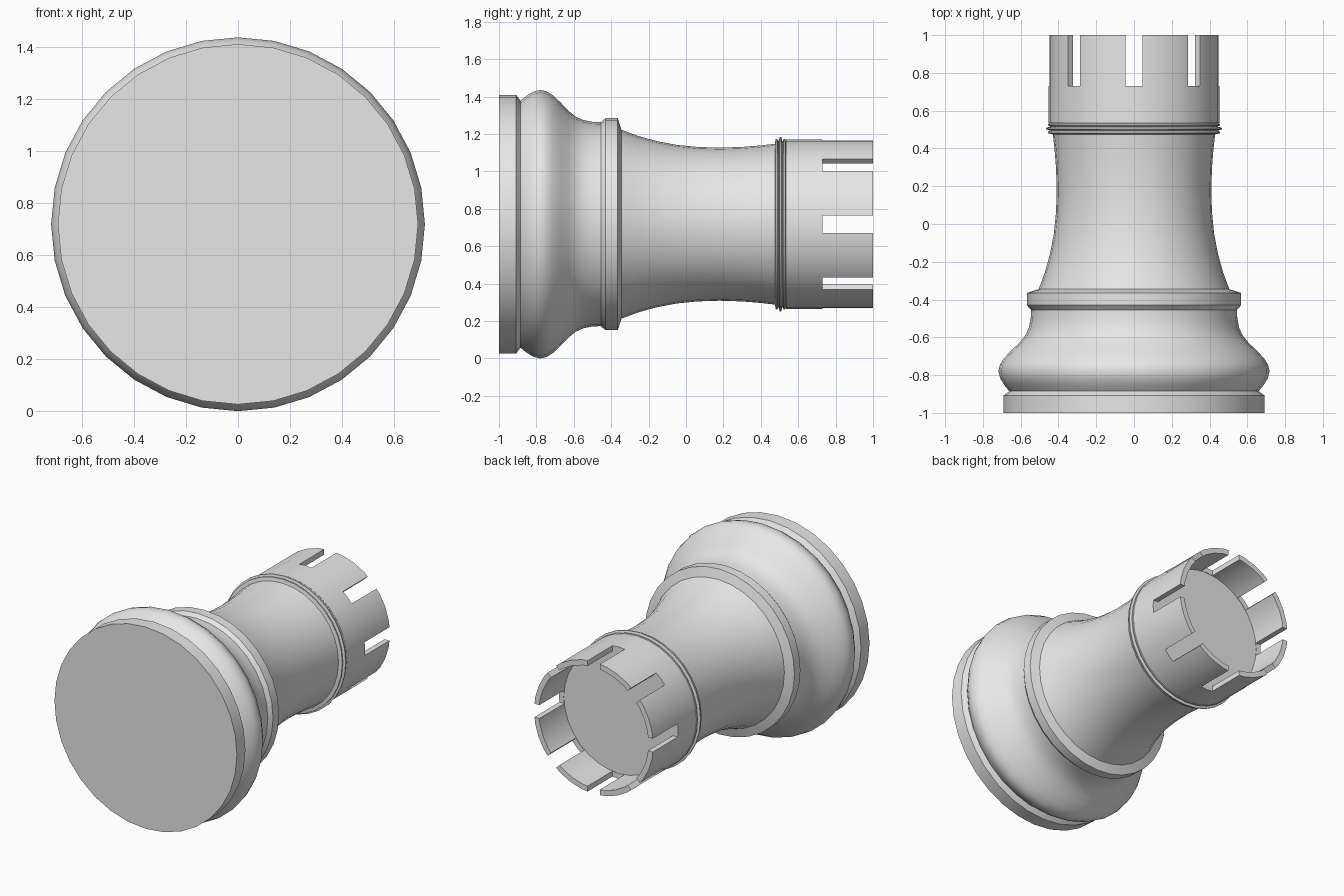
import bpy, bmesh, math
from mathutils import Matrix, Vector

cube = bpy.data.objects.get("Cube")
if cube:
    bpy.data.objects.remove(cube, do_unlink=True)

SIDES = 32
AXIS_Z = 0.718

grey = bpy.data.materials.new("light_grey")
grey.use_nodes = True
grey.diffuse_color = (0.8, 0.8, 0.8, 1)
grey.node_tree.nodes["Principled BSDF"].inputs["Base Color"].default_value = (0.8, 0.8, 0.8, 1)


def add_object(name, bm):
    mesh = bpy.data.meshes.new(name)
    bm.to_mesh(mesh)
    bm.free()
    mesh.materials.append(grey)
    ob = bpy.data.objects.new(name, mesh)
    ob.location.z = AXIS_Z
    bpy.context.collection.objects.link(ob)
    return ob


def activate(ob):
    bpy.ops.object.select_all(action='DESELECT')
    ob.select_set(True)
    bpy.context.view_layer.objects.active = ob


def turn(name, profile, start_cap=False, end_cap=False):
    """Turn a list of (y, radius) points around the lying axis."""
    bm = bmesh.new()
    rings = []
    for y, r in profile:
        angles = [math.tau * i / SIDES for i in range(SIDES)]
        rings.append([bm.verts.new((r * math.cos(a), y, r * math.sin(a))) for a in angles])
    for a, b in zip(rings, rings[1:]):
        for i in range(SIDES):
            j = (i + 1) % SIDES
            bm.faces.new((a[i], b[i], b[j], a[j]))
    if start_cap:
        bm.faces.new(rings[0])
    if end_cap:
        bm.faces.new(rings[-1][::-1])
    return add_object(name, bm)


# Base, bulge, collar and shaft
foot = turn("foot", [(-1, 0.692), (-0.908, 0.692), (-0.885, 0.66)], start_cap=True)
bulge = turn("bulge", [(-0.885, 0.66), (-0.855, 0.685), (-0.82, 0.707), (-0.78, 0.718),
                       (-0.745, 0.71), (-0.71, 0.688), (-0.67, 0.65), (-0.63, 0.608),
                       (-0.59, 0.575), (-0.55, 0.557), (-0.5, 0.547), (-0.455, 0.545)])
collar = turn("collar", [(-0.455, 0.545), (-0.43, 0.567), (-0.365, 0.567), (-0.345, 0.505)])
shaft = turn("shaft", [(-0.345, 0.505), (-0.26, 0.473), (-0.16, 0.445), (-0.05, 0.424),
                       (0.06, 0.413), (0.18, 0.409), (0.3, 0.413), (0.4, 0.421), (0.475, 0.43)])

# Three thin beads under the crown
beads = [(0.475, 0.43)]
for y, r in ((0.484, 0.455), (0.505, 0.466), (0.526, 0.455)):
    beads += [(y - 0.004, r), (y + 0.004, r), (y + 0.0105, 0.442)]
neck_rings = turn("neck_rings", beads)

# Hollow crown with eight slots
crown = turn("crown", [(0.534, 0.453), (1, 0.453), (1, 0.416), (0.728, 0.416)],
             start_cap=True, end_cap=True)
bm = bmesh.new()
for i in range(8):
    place = Matrix.Rotation(math.tau * i / 8, 4, 'Y') @ Matrix.Translation((0.44, 0.88, 0))
    size = Matrix.Diagonal(Vector((0.2, 0.298, 0.092, 1)))
    bmesh.ops.create_cube(bm, size=1, matrix=place @ size)
cutter = add_object("slot_cutter", bm)
cutter.hide_render = True
cut = crown.modifiers.new("slots", 'BOOLEAN')
cut.operation = 'DIFFERENCE'
cut.solver = 'EXACT'
cut.object = cutter
activate(crown)
bpy.ops.object.modifier_apply(modifier=cut.name)
bpy.data.objects.remove(cutter, do_unlink=True)

# Smooth shading with crisp edges
for ob in (foot, bulge, collar, shaft, neck_rings, crown):
    activate(ob)
    bpy.ops.object.shade_smooth_by_angle(angle=math.radians(30))
